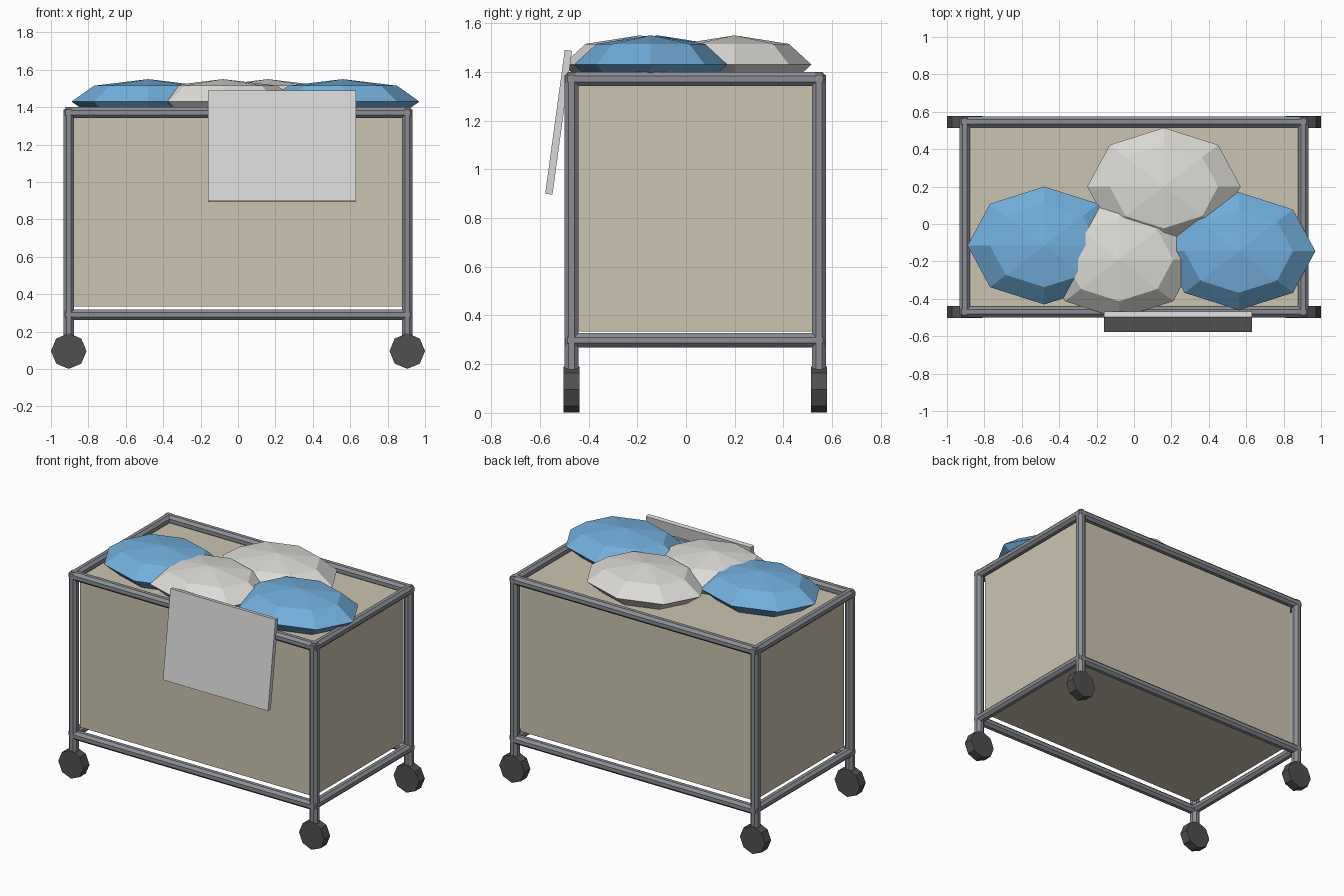
import bpy, bmesh
from math import pi, cos
from mathutils import Matrix, Vector

cube = bpy.data.objects.get("Cube")
if cube:
    bpy.data.objects.remove(cube, do_unlink=True)


def material(name, rgb):
    m = bpy.data.materials.new(name)
    m.use_nodes = True
    m.diffuse_color = (*rgb, 1)
    m.node_tree.nodes["Principled BSDF"].inputs["Base Color"].default_value = (*rgb, 1)
    return m


TAN = material("tan_canvas", (0.60, 0.55, 0.44))
STEEL = material("steel_grey", (0.26, 0.27, 0.295))
RUBBER = material("dark_rubber", (0.08, 0.08, 0.08))
BLUE = material("blue_cloth", (0.17, 0.43, 0.72))
WHITE = material("pale_cloth", (0.72, 0.71, 0.68))
BOARD = material("pale_board", (0.68, 0.69, 0.68))


def finish(name, bm, mat):
    mesh = bpy.data.meshes.new(name)
    bm.to_mesh(mesh)
    bm.free()
    mesh.materials.append(mat)
    obj = bpy.data.objects.new(name, mesh)
    bpy.context.collection.objects.link(obj)
    return obj


def box(name, centre, size, mat, tilt=0):
    bm = bmesh.new()
    bmesh.ops.create_cube(bm, size=1, matrix=Matrix.Translation(centre)
                          @ Matrix.Rotation(tilt, 4, 'X') @ Matrix.Diagonal((*size, 1)))
    return finish(name, bm, mat)


def rod(name, start, end, radius, mat, turn=0):
    """Eight-sided cylinder between two points."""
    a, b = Vector(start), Vector(end)
    axis = b - a
    bm = bmesh.new()
    bmesh.ops.create_cone(bm, cap_ends=True, segments=8, radius1=radius, radius2=radius,
                          depth=axis.length, matrix=Matrix.Translation((a + b) / 2)
                          @ axis.to_track_quat('Z', 'Y').to_matrix().to_4x4()
                          @ Matrix.Rotation(turn, 4, 'Z'))
    return finish(name, bm, mat)


def bundle(name, x, y, mat):
    """Low-poly squashed laundry bundle."""
    bm = bmesh.new()
    bmesh.ops.create_uvsphere(bm, u_segments=8, v_segments=4, radius=1,
                              matrix=Matrix.Translation((x, y, 1.43))
                              @ Matrix.Diagonal((0.41, 0.315, 0.12, 1)))
    return finish(name, bm, mat)


X, FRONT, BACK = 0.905, -0.47, 0.546
HALF = 0.029
TUBE = HALF / cos(pi / 8)
LOW, HIGH = 0.29, 1.371
OVER = 0.017  # rail ends reach past the leg axes for chamfered corners

# Canvas body
box("canvas_body", (0, (FRONT + BACK) / 2, 0.845),
    (2 * (X - HALF + 0.003), BACK - FRONT - 2 * HALF + 0.006, 1.02), TAN)

# Legs and wheels
for side, x in (("left", X), ("right", -X)):
    for end, y in (("front", FRONT), ("back", BACK)):
        rod(f"{end}_{side}_leg", (x, y, 0.15), (x, y, HIGH + OVER), TUBE, STEEL, pi / 8)
        rod(f"{end}_{side}_wheel", (x, y - 0.032, 0.096), (x, y + 0.032, 0.096), 0.095, RUBBER)

# Upper and lower rails
for level, z in (("lower", LOW), ("upper", HIGH)):
    for end, y in (("front", FRONT), ("back", BACK)):
        rod(f"{level}_{end}_rail", (-X - OVER, y, z), (X + OVER, y, z), TUBE, STEEL, pi / 8)
    lift = 0.008 if level == "lower" else 0
    for side, x in (("left", X), ("right", -X)):
        rod(f"{level}_{side}_rail", (x, FRONT - OVER, z + lift),
            (x, BACK + OVER, z + lift), TUBE, STEEL, pi / 8)

# Laundry bundles
bundle("right_blue_bundle", -0.48, -0.115, BLUE)
bundle("left_blue_bundle", 0.56, -0.145, BLUE)
bundle("front_pale_bundle", -0.08, -0.19, WHITE)
bundle("back_pale_bundle", 0.16, 0.2, WHITE)

# Blank board leaning on the front rail
box("front_board", (0.235, -0.523, 1.193), (0.79, 0.03, 0.596), BOARD, -0.135)
